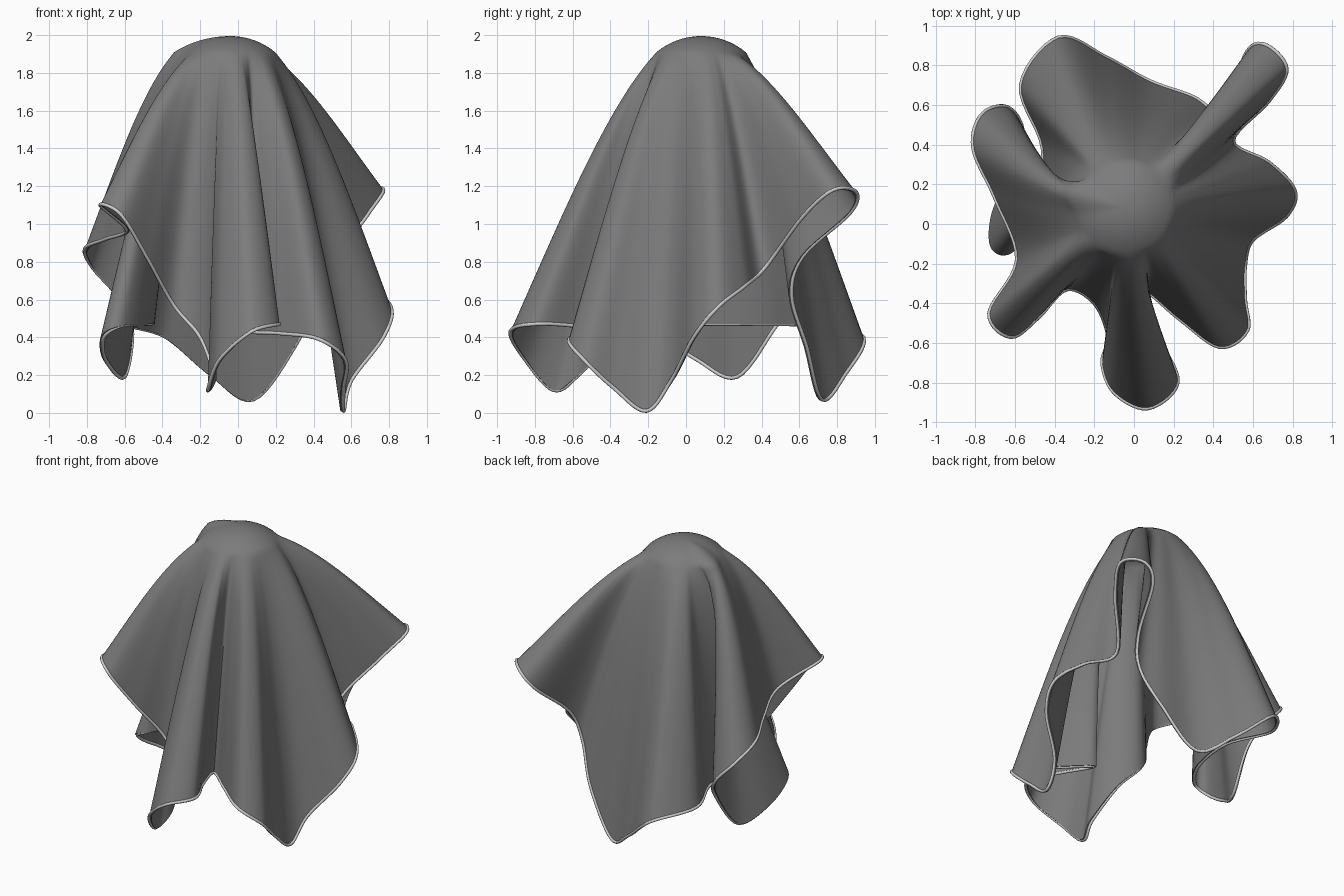
import bpy, math
from mathutils import Vector

if "Cube" in bpy.data.objects:
    bpy.data.objects.remove(bpy.data.objects["Cube"])

# Hem of the cloth, clockwise from the front right corner.
# Each group: (bearing on the dome where it hangs from, hem points)
HEM = [
    (-26, [(.56, -.21, .01), (.56, -.38, .13), (.57, -.54, .28), (.43, -.62, .39),
           (.23, -.48, .42)]),
    (-66, [(.05, -.34, .43), (.13, -.58, .46), (.22, -.80, .47)]),
    (-85, [(.07, -.93, .43), (-.10, -.85, .28)]),                       # front fold
    (-100, [(-.16, -.70, .12), (-.13, -.57, .20), (-.20, -.40, .40)]),
    (-117, [(-.34, -.33, .57), (-.48, -.47, .82)]),
    (-138, [(-.62, -.57, 1.05), (-.73, -.45, 1.10)]),                   # front left fold
    (-156, [(-.59, -.18, .97), (-.70, .13, .92)]),
    (-190, [(-.81, .38, .87), (-.77, .55, .77), (-.64, .59, .62), (-.56, .47, .45)]),
    (-206, [(-.60, .27, .19), (-.70, .06, .28), (-.71, -.11, .40), (-.62, -.13, .46)]),
    (-216, [(-.50, .06, .47), (-.46, .38, .47), (-.57, .70, .46)]),     # tucked crease
    (-243, [(-.38, .94, .40), (-.14, .84, .20)]),                       # back fold
    (-280, [(.08, .72, .07), (.30, .64, .35), (.42, .56, .62), (.48, .62, .83)]),
    (-311, [(.57, .87, 1.06), (.67, .90, 1.17), (.77, .78, 1.18),
            (.68, .62, 1.04), (.50, .42, .77), (.68, .31, .67)]),       # back right fold
    (-353, [(.81, .17, .56), (.77, .04, .40), (.60, -.08, .17)]),       # right fold
]
APEX = Vector((-.04, .08, 1.995))
STEPS, CAP, RINGS = 7, 8, 48
R, CAP_ANGLE = .37, math.radians(40)


def spline(p0, p1, p2, p3, t):
    return 0.5 * (2 * p1 + (p2 - p0) * t + (2 * p0 - 5 * p1 + 4 * p2 - p3) * t * t
                  + (3 * p1 - p0 - 3 * p2 + p3) * t ** 3)


def material(name, grey):
    m = bpy.data.materials.new(name)
    m.diffuse_color = (grey, grey, grey, 1)
    m.use_nodes = True
    m.node_tree.nodes["Principled BSDF"].inputs["Base Color"].default_value = m.diffuse_color
    return m


# Bearing of every hem point, spread by length inside each group
pts = [Vector(p) for _, g in HEM for p in g]
n = len(pts)
bearing, k = [], 0
for i, (start, group) in enumerate(HEM):
    end = HEM[i + 1][0] if i + 1 < len(HEM) else HEM[0][0] - 360
    lens = [(pts[(k + j + 1) % n] - pts[k + j]).length for j in range(len(group))]
    for j in range(len(group)):
        bearing.append(start + (end - start) * sum(lens[:j]) / sum(lens))
    k += len(group)
bearing.append(bearing[0] - 360)


def rib(hem, deg):
    """Points running from the crown over the round dome and down to the hem."""
    a = math.radians(deg)
    wide = 1 + .3 * math.exp(-((deg + 196) / 16) ** 2)   # bulge beside the tucked crease
    out = Vector((math.cos(a), math.sin(a), 0))

    def dome(p):
        return APEX + out * R * wide * math.sin(p) - Vector((0, 0, R * (1 - math.cos(p))))

    line = [dome(CAP_ANGLE * (r + 1) / CAP) for r in range(CAP)]
    b0 = line[-1]
    b1 = b0.lerp(hem, .22) + out * .09 * (2 - wide) + Vector((0, 0, .05))
    b2 = b0.lerp(hem, .6) + out * .045 * (2 - wide)
    for r in range(RINGS - CAP):
        t = (r + 1) / (RINGS - CAP)
        line.append(b0 * (1 - t) ** 3 + b1 * 3 * t * (1 - t) ** 2
                    + b2 * 3 * t * t * (1 - t) + hem * t ** 3)
    return line


verts, faces, edge = [APEX], [], []
for i in range(n):
    for s in range(STEPS):
        t = s / STEPS
        h = spline(pts[i - 1], pts[i], pts[(i + 1) % n], pts[(i + 2) % n], t)
        h.z = max(h.z, 0.01)
        edge.append(h)
        verts += rib(h, bearing[i] + (bearing[i + 1] - bearing[i]) * t)

cols = n * STEPS
for c in range(cols):
    a, b = 1 + c * RINGS, 1 + (c + 1) % cols * RINGS
    faces.append((0, b, a))
    faces += [(a + r, b + r, b + r + 1, a + r + 1) for r in range(RINGS - 1)]

# Draped cloth
mesh = bpy.data.meshes.new("draped_cloth")
mesh.from_pydata(verts, [], faces)
mesh.materials.append(material("dark_grey", .2))
cloth = bpy.data.objects.new("draped_cloth", mesh)
bpy.context.collection.objects.link(cloth)
solid = cloth.modifiers.new("thickness", 'SOLIDIFY')
solid.thickness = .016
solid.offset = -1
bpy.context.view_layer.objects.active = cloth
cloth.select_set(True)
bpy.ops.object.modifier_apply(modifier=solid.name)
bpy.ops.object.shade_smooth_by_angle(angle=math.radians(50))

# Light rolled hem along the edge
curve = bpy.data.curves.new("hem", 'CURVE')
curve.dimensions = '3D'
curve.bevel_depth = .01
curve.bevel_resolution = 2
path = curve.splines.new('POLY')
path.points.add(cols - 1)
for p, h in zip(path.points, edge):
    p.co = (*h, 1)
path.use_cyclic_u = True
curve.materials.append(material("light_grey", .6))
hem = bpy.data.objects.new("hem", curve)
bpy.context.collection.objects.link(hem)
